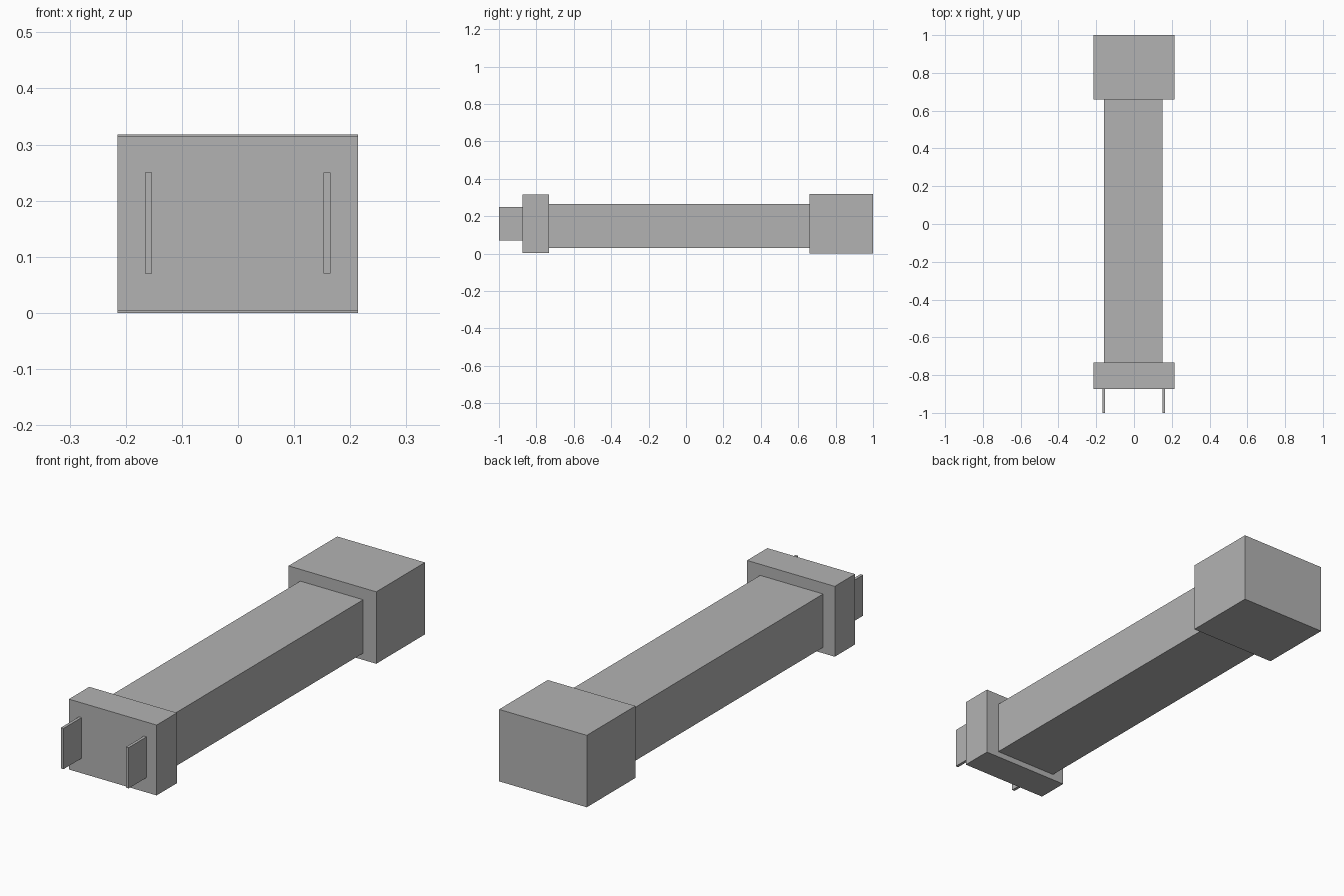
import bpy

default_cube = bpy.data.objects.get("Cube")
if default_cube:
    bpy.data.objects.remove(default_cube, do_unlink=True)

# Single grey finish
GREY = (0.45, 0.45, 0.45, 1.0)
grey = bpy.data.materials.new("plain_grey")
grey.use_nodes = True
grey.diffuse_color = GREY
grey.node_tree.nodes["Principled BSDF"].inputs["Base Color"].default_value = GREY


def box(name, x, y, z):
    """Box spanning the given (min, max) ranges."""
    spans = (x, y, z)
    bpy.ops.mesh.primitive_cube_add(size=1, location=[(a + b) / 2 for a, b in spans])
    obj = bpy.context.object
    obj.name = obj.data.name = name
    obj.scale = [b - a for a, b in spans]
    bpy.ops.object.transform_apply(location=False, rotation=False, scale=True)
    obj.data.materials.append(grey)
    return obj


# Long body between the two end blocks
box("body", (-0.158, 0.150), (-0.732, 0.662), (0.030, 0.266))
box("rear_block", (-0.215, 0.214), (0.660, 1.0), (0.0, 0.318))
box("front_collar", (-0.215, 0.214), (-0.874, -0.732), (0.004, 0.315))

# Pair of thin flat prongs
for name, x in (("right_prong", -0.1595), ("left_prong", 0.1585)):
    box(name, (x - 0.0065, x + 0.0065), (-1.0, -0.872), (0.070, 0.250))
